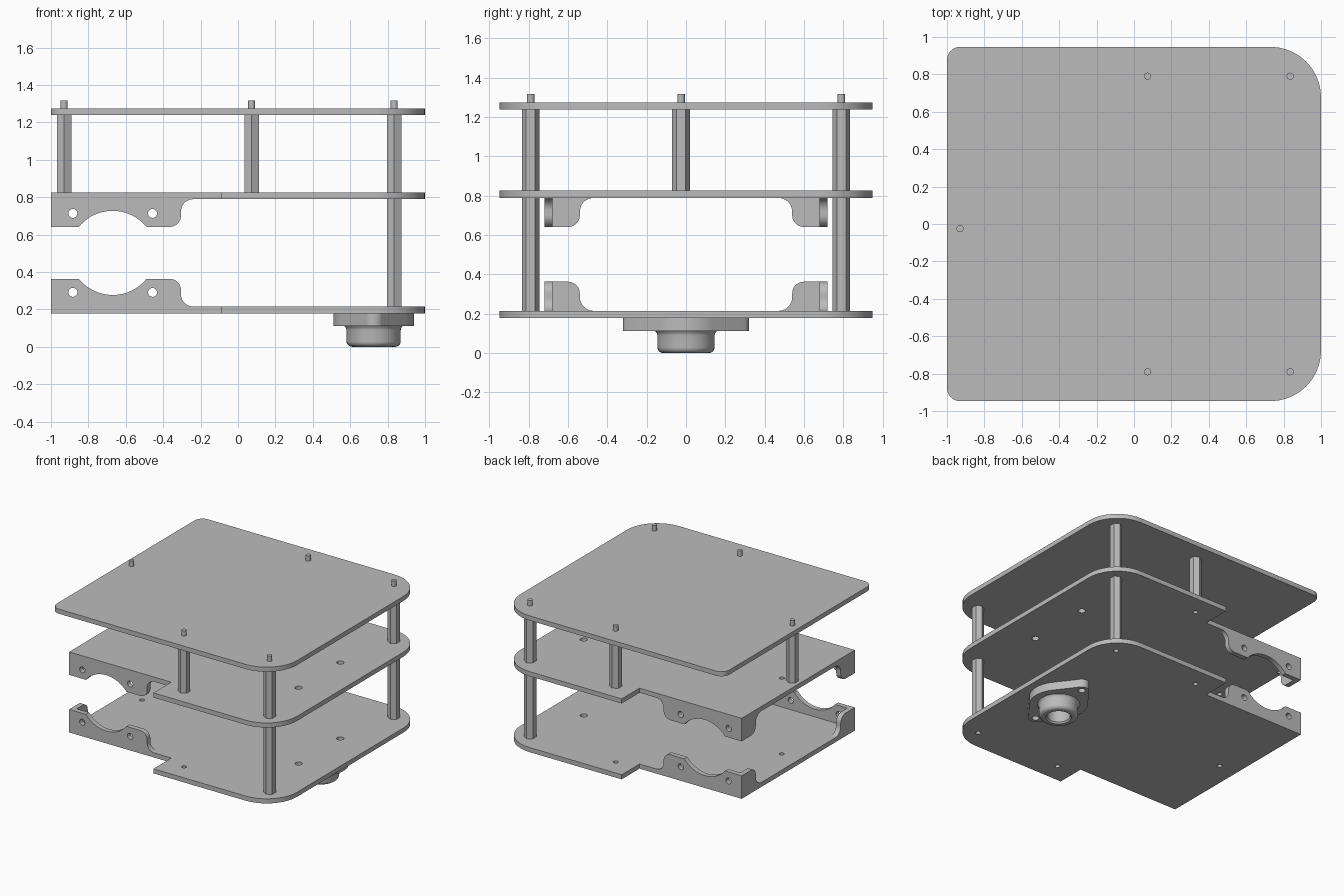
import bpy, bmesh, math
from mathutils import Vector, Matrix

if "Cube" in bpy.data.objects:
    bpy.data.objects.remove(bpy.data.objects["Cube"])

X, Y, Z = Vector((1, 0, 0)), Vector((0, 1, 0)), Vector((0, 0, 1))
T = 0.037                      # sheet thickness

grey = bpy.data.materials.new("plain_grey")
grey.use_nodes = True
grey.diffuse_color = (0.5, 0.5, 0.5, 1)
grey.node_tree.nodes["Principled BSDF"].inputs["Base Color"].default_value = (0.5, 0.5, 0.5, 1)


def ring(x, y, r, n=24, phase=0.0):
    return [(x + r * math.cos(phase + math.tau * i / n),
             y + r * math.sin(phase + math.tau * i / n)) for i in range(n)]


def rounded(corners, steps=10):
    """Closed outline from (x, y, radius) corners."""
    out = []
    for i, (x, y, r) in enumerate(corners):
        p = Vector((x, y))
        if r == 0:
            out.append((x, y))
            continue
        u = (Vector(corners[i - 1][:2]) - p).normalized()
        w = (Vector(corners[(i + 1) % len(corners)][:2]) - p).normalized()
        half = u.angle(w) / 2
        centre = p + (u + w).normalized() * (r / math.sin(half))
        start = p + u * (r / math.tan(half)) - centre
        sweep = start.angle_signed(p + w * (r / math.tan(half)) - centre)
        for k in range(steps + 1):
            a = -sweep * k / steps
            out.append((centre.x + start.x * math.cos(a) - start.y * math.sin(a),
                        centre.y + start.x * math.sin(a) + start.y * math.cos(a)))
    return out


def finish(name, bm):
    bmesh.ops.remove_doubles(bm, verts=bm.verts, dist=0.0002)
    bmesh.ops.recalc_face_normals(bm, faces=bm.faces)
    mesh = bpy.data.meshes.new(name)
    bm.to_mesh(mesh)
    bm.free()
    mesh.materials.clear()
    mesh.materials.append(grey)
    ob = bpy.data.objects.new(name, mesh)
    bpy.context.scene.collection.objects.link(ob)
    bpy.ops.object.select_all(action='DESELECT')
    ob.select_set(True)
    bpy.context.view_layer.objects.active = ob
    bpy.ops.object.shade_smooth_by_angle(angle=math.radians(30))
    return ob


def prism(name, outline, depth, origin, axes=(X, Y, Z), holes=()):
    """Extrude a flat outline with holes from origin along the third axis."""
    curve = bpy.data.curves.new(name + "_outline", 'CURVE')
    curve.dimensions, curve.fill_mode, curve.extrude = '2D', 'BOTH', depth / 2
    for loop in [outline, *holes]:
        spline = curve.splines.new('POLY')
        spline.points.add(len(loop) - 1)
        for pt, (x, y) in zip(spline.points, loop):
            pt.co = (x, y, 0, 1)
        spline.use_cyclic_u = True
    temp = bpy.data.objects.new(name + "_outline", curve)
    mesh = temp.to_mesh()
    bm = bmesh.new()
    bm.from_mesh(mesh)
    temp.to_mesh_clear()
    bpy.data.objects.remove(temp)
    bpy.data.curves.remove(curve)
    a, b, c = axes
    for v in bm.verts:
        v.co = Vector(origin) + a * v.co.x + b * v.co.y + c * (v.co.z + depth / 2)
    return finish(name, bm)


# Shared positions
WIDE, NARROW, STEP = 0.947, 0.72, -0.09
LOW, HIGH, TOP = 0.178, 0.826, 1.238
corner_posts = [(0.835, -0.79), (0.835, 0.79)]
mid_posts = [(0.073, -0.79), (0.073, 0.79)]
end_post = (-0.93, -0.025)
bearing_x, bolt_y = 0.725, 0.265

# Top deck
prism("top_deck", rounded([(-1, -WIDE, 0.07), (1, -WIDE, 0.27),
                           (1, WIDE, 0.27), (-1, WIDE, 0.07)]), T, (0, 0, TOP))

# Lower and middle decks, mirrored, each with side cheeks and end tabs
deck = rounded([(-1, -NARROW, 0), (STEP, -NARROW, 0), (STEP, -WIDE, 0), (1, -WIDE, 0.27),
                (1, WIDE, 0.27), (STEP, WIDE, 0), (STEP, NARROW, 0), (-1, NARROW, 0)])
deck_holes = [ring(x, y, 0.019) for x, y in mid_posts + [(-0.84, -0.02)]]
deck_holes += [ring(bearing_x, y, 0.027) for y in (-bolt_y, bolt_y)]

H = 0.185                      # cheek height above the deck's outer face
scoop_x, scoop_r, scoop_h = -0.67, 0.233, 0.332
reach = math.asin(math.sqrt(scoop_r ** 2 - (scoop_h - H) ** 2) / scoop_r)
scoop = [(scoop_x + scoop_r * math.sin(reach * k / 10),
          scoop_h - scoop_r * math.cos(reach * k / 10), 0) for k in range(-10, 11)]
cheek = rounded([(-1, T, 0), (-1, H, 0)] + scoop
                + [(-0.305, H, 0.06), (-0.305, T, 0.065), (-0.24, T, 0)])
cheek_holes = [ring(x, 0.113, 0.024) for x in (-0.883, -0.457)]
tab = rounded([(0.04, T, 0), (0.04, H, 0), (0.18, H, 0.06),
               (0.18, T, 0.07), (0.25, T, 0)])

for label, base, up in (("lower", LOW, Z), ("middle", HIGH, -Z)):
    holes = deck_holes + ([ring(x, y, 0.019) for x, y in corner_posts] if label == "lower" else [])
    prism(label + "_deck", deck, T, (0, 0, base), (X, Y, up), holes)
    for side, end in (("right", -1), ("left", 1)):
        prism(f"{label}_cheek_{side}", cheek, 0.04, (0, end * NARROW, base),
              (X, up, -end * Y), cheek_holes)
        prism(f"{label}_end_tab_{side}", tab, 0.04, (-1, end * NARROW, base),
              (-end * Y, up, X))

# Hexagonal standoffs, with studs through the top deck
hexagon = ring(0, 0, 0.045, 6, math.pi / 2)
for i, (x, y) in enumerate(corner_posts + mid_posts + [end_post]):
    prism(f"upper_post_{i + 1}", hexagon, TOP - HIGH, (x, y, HIGH))
    prism(f"stud_{i + 1}", ring(0, 0, 0.019), 0.043, (x, y, TOP + T))
for i, (x, y) in enumerate(corner_posts):
    prism(f"lower_post_{i + 1}", hexagon, HIGH - LOW - 2 * T, (x, y, LOW + T))

# Flanged bearing under the lower deck
flange_z, bore = 0.112, 0.085
lozenge = rounded([(0.27, 0, 0.215), (0, 0.356, 0.055),
                   (-0.27, 0, 0.215), (0, -0.356, 0.055)], 14)
prism("bearing_flange", lozenge, LOW - flange_z, (bearing_x, 0, flange_z),
      holes=[ring(0, 0, bore, 40), ring(0, bolt_y, 0.027), ring(0, -bolt_y, 0.027)])

profile = [(bore, flange_z), (bore, 0.012), (0.095, 0)]
profile += [(0.115 + 0.03 * math.sin(a), 0.03 - 0.03 * math.cos(a))
            for a in (math.pi / 2 * k / 6 for k in range(7))]
profile += [(0.145, 0.09), (0.148, 0.102), (0.157, flange_z)]
bm = bmesh.new()
verts = [bm.verts.new((bearing_x + r, 0, z)) for r, z in profile]
edges = [bm.edges.new(pair) for pair in zip(verts, verts[1:])]
bmesh.ops.spin(bm, geom=verts + edges, cent=(bearing_x, 0, 0), axis=Z,
               angle=math.tau, steps=40, use_duplicate=False)
finish("bearing_hub", bm)
